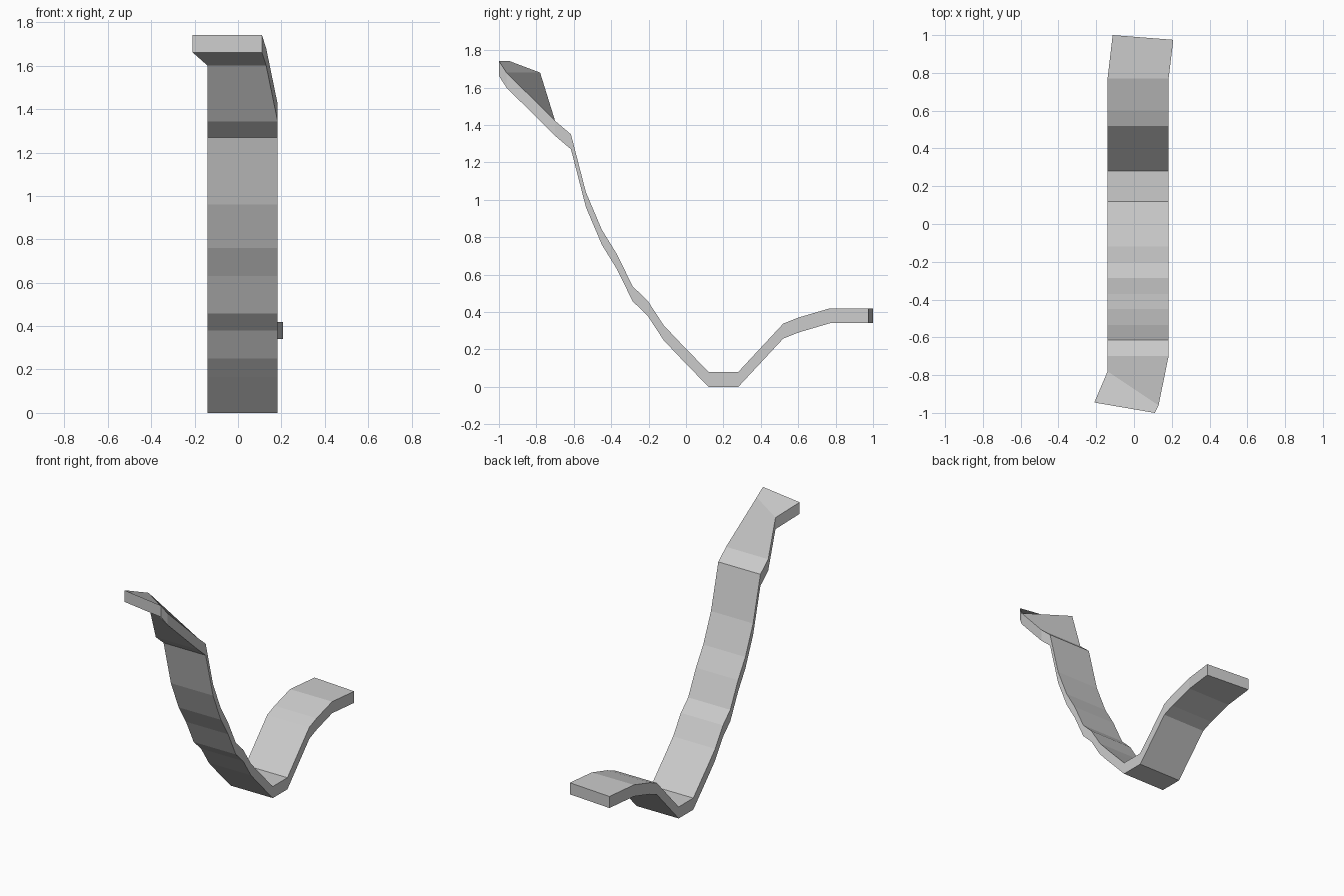
import bpy, bmesh

if "Cube" in bpy.data.objects:
    bpy.data.objects.remove(bpy.data.objects["Cube"])

T = 0.08                 # vertical thickness of the strip
XL, XR = -0.14, 0.183    # side edges

# straight stretch of the profile: (y, underside z)
profile = [(0.77, 0.34), (0.60, 0.29), (0.52, 0.258), (0.28, 0.0), (0.12, 0.0),
           (-0.04, 0.165), (-0.12, 0.25), (-0.205, 0.38), (-0.285, 0.457),
           (-0.37, 0.63), (-0.45, 0.76), (-0.535, 0.96), (-0.615, 1.27),
           (-0.70, 1.342)]

# stations as (left, right) underside points, with skewed ends
stations = [((-0.113, 1.0, 0.34), (0.208, 0.975, 0.34))]
stations += [((XL, y, z), (XR, y, z)) for y, z in profile]
stations += [((XL, -0.78, 1.60), (0.13, -0.96, 1.60)),
             ((-0.21, -0.945, 1.662), (0.11, -1.0, 1.662))]

# sweep a four-sided section through the stations
bm = bmesh.new()
rings = []
for l, r in stations:
    up = lambda p: (p[0], p[1], p[2] + T)
    rings.append([bm.verts.new(p) for p in (l, r, up(r), up(l))])
for a, b in zip(rings, rings[1:]):
    for i in range(4):
        j = (i + 1) % 4
        bm.faces.new((a[i], a[j], b[j], b[i]))
bm.faces.new(rings[0])
bm.faces.new(rings[-1])
bmesh.ops.recalc_face_normals(bm, faces=bm.faces)

mesh = bpy.data.meshes.new("curved_track")
bm.to_mesh(mesh)
bm.free()
bpy.context.collection.objects.link(bpy.data.objects.new("curved_track", mesh))
